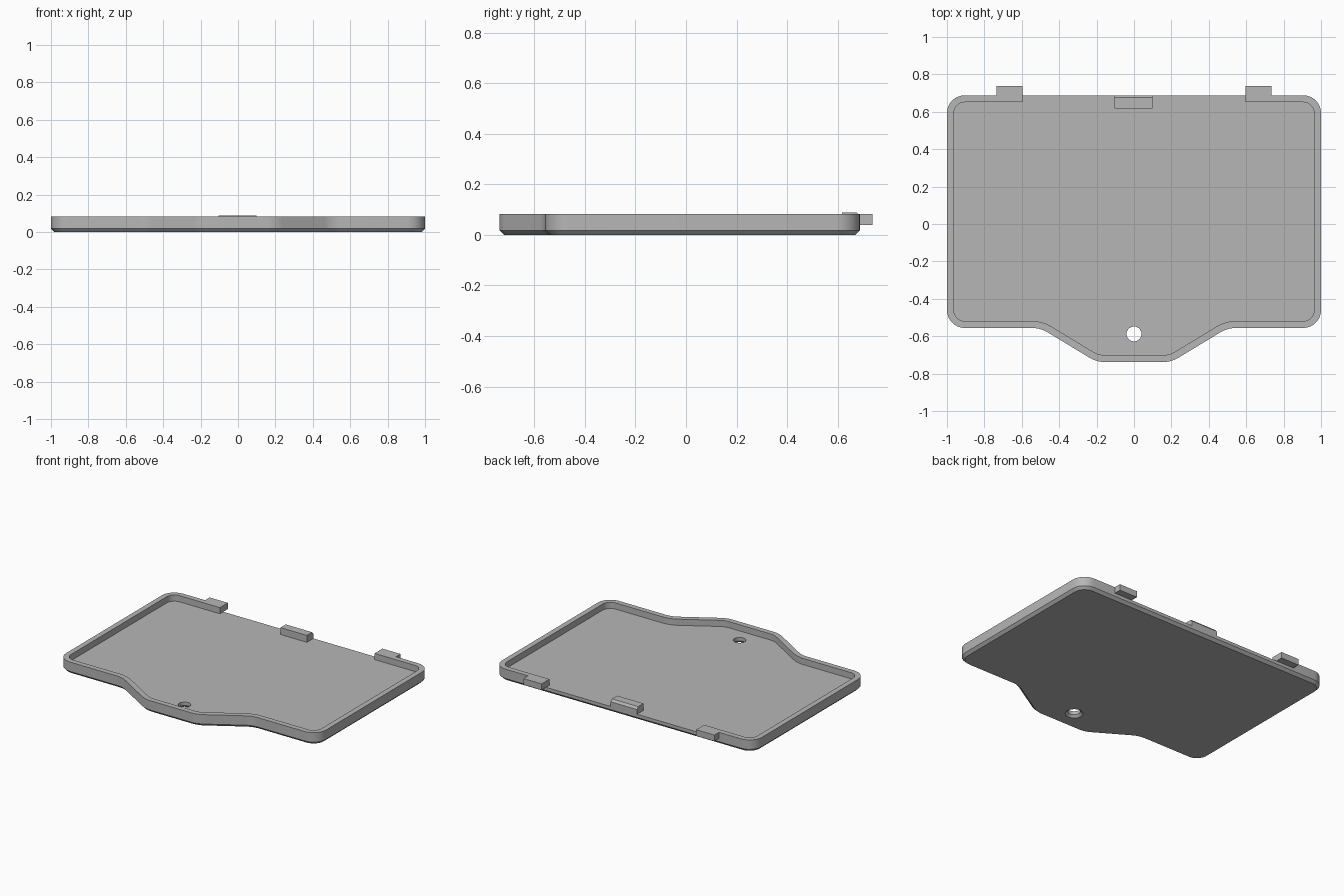
import bpy, bmesh
from math import pi, tan
from mathutils import Vector, Matrix

cube = bpy.data.objects.get("Cube")
if cube:
    bpy.data.objects.remove(cube, do_unlink=True)

grey = bpy.data.materials.new("plain grey plastic")
grey.use_nodes = True
colour = (0.47, 0.47, 0.47, 1)
grey.diffuse_color = colour
grey.node_tree.nodes["Principled BSDF"].inputs["Base Color"].default_value = colour

RIM, FLOOR, CHAMFER, WALL = 0.083, 0.04, 0.018, 0.037
GAP, BACK, TAB_END = 0.595, 0.688, 0.738


def finish(bm, name):
    bmesh.ops.recalc_face_normals(bm, faces=bm.faces)
    mesh = bpy.data.meshes.new(name)
    bm.to_mesh(mesh)
    bm.free()
    mesh.materials.append(grey)
    obj = bpy.data.objects.new(name, mesh)
    bpy.context.collection.objects.link(obj)
    return obj


def extrude_profile(name, profile, x0, x1):
    """Side profile of (y, z) points extended along x."""
    bm = bmesh.new()
    face = bm.faces.new([bm.verts.new((x0, y, z)) for y, z in profile])
    new = bmesh.ops.extrude_face_region(bm, geom=[face])["geom"]
    bmesh.ops.translate(bm, vec=(x1 - x0, 0, 0),
                        verts=[v for v in new if isinstance(v, bmesh.types.BMVert)])
    return finish(bm, name)


# Right half of the outline: sharp corners with their fillet radii
half = [((GAP, BACK), 0), ((1, BACK), 0.095), ((1, -0.556), 0.095),
        ((0.5, -0.556), 0.16), ((0.2, -0.738), 0.16)]
corners = [(Vector(p), r) for p, r in half]
corners += [(Vector((-p.x, p.y)), r) for p, r in reversed(corners)]


def outline(inset, steps=7):
    """Clockwise outline, moved inward, with rounded corners."""
    pts = []
    count = len(corners)
    for i, (p, r) in enumerate(corners):
        a = (p - corners[i - 1][0]).normalized()
        b = (corners[(i + 1) % count][0] - p).normalized()
        na, nb = Vector((a.y, -a.x)), Vector((b.y, -b.x))
        q = p + (na + nb) * inset / (1 + na.dot(nb))
        if r == 0:
            pts.append(q)
            continue
        turn = a.x * b.y - a.y * b.x
        radius = r - inset if turn < 0 else r + inset
        angle = a.angle(b)
        start = q - a * radius * tan(angle / 2)
        side = na if turn < 0 else -na
        centre = start + side * radius
        spin = -angle if turn < 0 else angle
        for k in range(steps + 1):
            pts.append(centre + Matrix.Rotation(spin * k / steps, 2) @ (start - centre))
    return pts


# Tray: chamfered base, rim wall and floor, with the rim open along the back
bm = bmesh.new()


def ring(inset, z):
    return [bm.verts.new((p.x, p.y, z)) for p in outline(inset)]


base, low, top = ring(CHAMFER, 0), ring(0, CHAMFER), ring(0, RIM)
inner, floor = ring(WALL, RIM), ring(WALL, FLOOR)
ends = [bm.verts.new((x, BACK, FLOOR)) for x in (GAP, -GAP)]
n = len(base)
for i in range(n):
    j = (i + 1) % n
    bm.faces.new((base[i], base[j], low[j], low[i]))
    if j == 0:
        continue
    wall = [low[i], low[j]]
    if j == n - 1:
        wall.append(ends[1])
    wall += [top[j], top[i]]
    if i == 0:
        wall.append(ends[0])
    bm.faces.new(wall)
    bm.faces.new((top[i], top[j], inner[j], inner[i]))
    bm.faces.new((inner[i], inner[j], floor[j], floor[i]))
bm.faces.new((low[-1], low[0], ends[0], ends[1]))
for k, e in ((0, ends[0]), (-1, ends[1])):
    bm.faces.new((top[k], inner[k], floor[k], e))
bm.faces.new(base)
bm.faces.new([ends[0]] + floor + [ends[1]])
tray = finish(bm, "tray")

# Countersunk screw hole
bm = bmesh.new()
for r1, r2, z0, z1 in ((0.066, 0.04, -0.01, 0.016), (0.04, 0.04, 0.016, 0.06)):
    bmesh.ops.create_cone(bm, segments=32, radius1=r1, radius2=r2, depth=z1 - z0,
                          cap_ends=True,
                          matrix=Matrix.Translation((0, -0.588, (z0 + z1) / 2)))
bmesh.ops.remove_doubles(bm, verts=bm.verts, dist=0.0005)
middle = [f for f in bm.faces if len(f.verts) > 4
          and abs(f.calc_center_median().z - 0.016) < 0.001]
bmesh.ops.delete(bm, geom=middle, context="FACES_ONLY")
cutter = finish(bm, "hole_cutter")
cutter.hide_render = True
cut = tray.modifiers.new("screw_hole", "BOOLEAN")
cut.operation = "DIFFERENCE"
cut.solver = "EXACT"
cut.object = cutter
bpy.context.view_layer.objects.active = tray
tray.select_set(True)
bpy.ops.object.modifier_apply(modifier=cut.name)
bpy.data.objects.remove(cutter, do_unlink=True)
bpy.ops.object.shade_smooth_by_angle(angle=pi / 6)

# Hinge tabs behind the ends of the rim
tab = [(BACK, FLOOR), (TAB_END, FLOOR), (TAB_END, RIM), (BACK, RIM)]
for name, side in (("left_tab", 1), ("right_tab", -1)):
    extrude_profile(name, tab, side * GAP, side * 0.735)

# Latch block with a bevelled back edge
latch = [(0.617, FLOOR), (BACK, FLOOR), (BACK, 0.073), (0.675, 0.088), (0.617, 0.088)]
extrude_profile("latch", latch, -0.105, 0.098)
